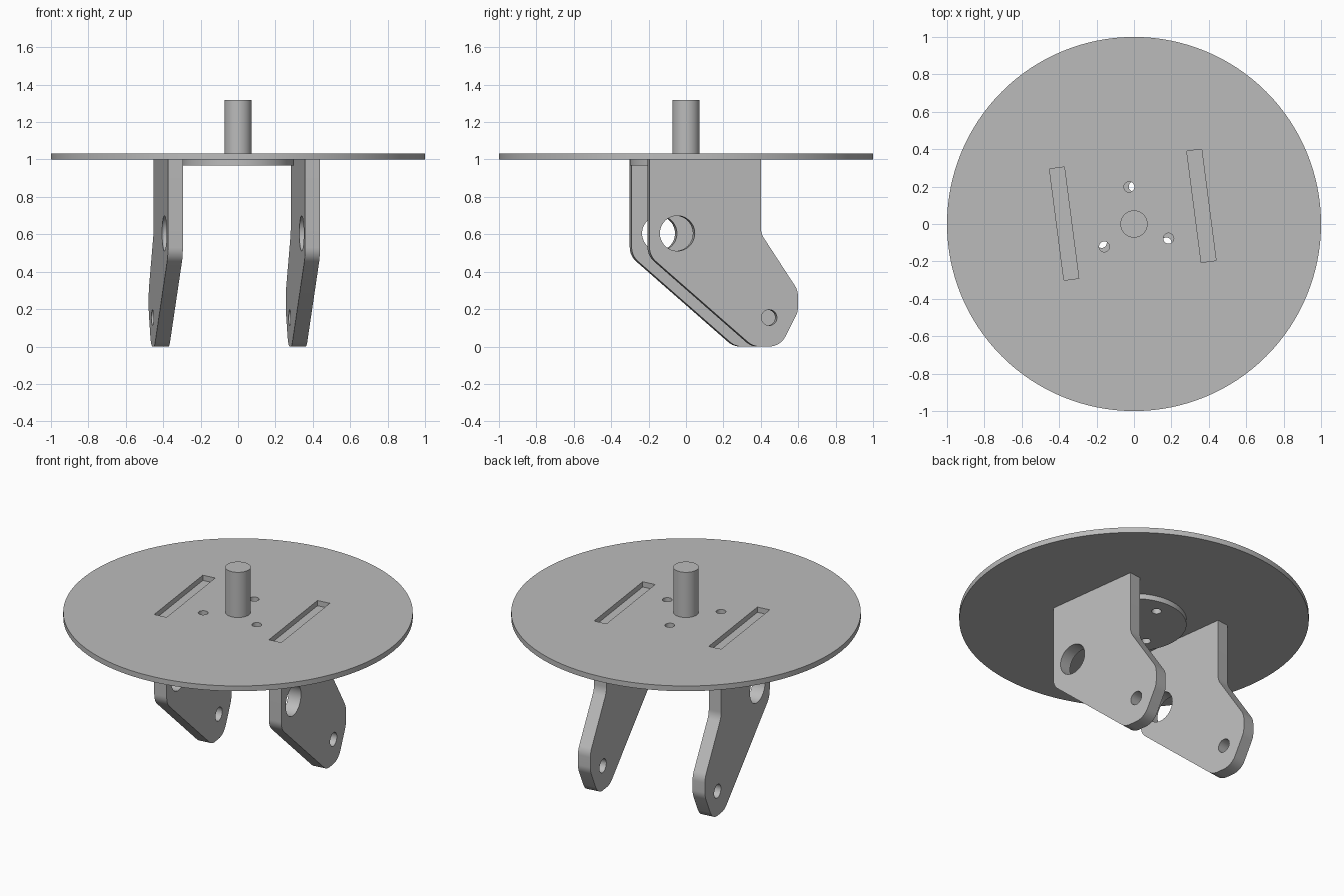
import bpy
import bmesh
from math import cos, sin, pi, radians, tan
from mathutils import Matrix, Vector

cube = bpy.data.objects.get("Cube")
if cube:
    bpy.data.objects.remove(cube, do_unlink=True)

TURN = radians(7.4)      # bracket twist about the shaft
SPIN = Matrix.Rotation(TURN, 4, 'Z')

grey = bpy.data.materials.new("plain grey")
grey.use_nodes = True
GREY = (0.5, 0.5, 0.5, 1)
grey.diffuse_color = GREY
grey.node_tree.nodes["Principled BSDF"].inputs["Base Color"].default_value = GREY


def circle(x, y, r, n=32):
    return [Vector((x + r * cos(2 * pi * i / n), y + r * sin(2 * pi * i / n))) for i in range(n)]


def rounded(corners, steps=8):
    """Outline with each corner (x, y, radius) replaced by a tangent arc."""
    out = []
    for i, (x, y, r) in enumerate(corners):
        p = Vector((x, y))
        if r == 0:
            out.append(p)
            continue
        a = (Vector(corners[i - 1][:2]) - p).normalized()
        b = (Vector(corners[(i + 1) % len(corners)][:2]) - p).normalized()
        half = a.angle(b) / 2
        centre = p + (a + b).normalized() * (r / sin(half))
        start = p + a * (r / tan(half)) - centre
        end = p + b * (r / tan(half)) - centre
        sweep = start.angle_signed(end)      # clockwise positive
        for k in range(steps + 1):
            out.append(centre + Matrix.Rotation(-sweep * k / steps, 2) @ start)
    return out


def extruded(name, outlines, thickness, matrix):
    """Flat plate from closed outlines; inner outlines become holes."""
    curve = bpy.data.curves.new(name, 'CURVE')
    curve.dimensions = '2D'
    curve.fill_mode = 'BOTH'
    curve.extrude = thickness / 2
    for points in outlines:
        spline = curve.splines.new('POLY')
        spline.points.add(len(points) - 1)
        for sp, p in zip(spline.points, points):
            sp.co = (p.x, p.y, 0, 1)
        spline.use_cyclic_u = True
    obj = bpy.data.objects.new(name, curve)
    bpy.context.collection.objects.link(obj)
    bpy.ops.object.select_all(action='DESELECT')
    obj.select_set(True)
    bpy.context.view_layer.objects.active = obj
    bpy.ops.object.convert(target='MESH')
    obj = bpy.context.view_layer.objects.active
    bm = bmesh.new()
    bm.from_mesh(obj.data)
    bmesh.ops.remove_doubles(bm, verts=bm.verts, dist=0.0001)
    bmesh.ops.recalc_face_normals(bm, faces=bm.faces)
    bm.to_mesh(obj.data)
    bm.free()
    obj.data.transform(matrix)
    obj.data.materials.clear()
    obj.data.materials.append(grey)
    bpy.ops.object.shade_smooth_by_angle(angle=radians(30))
    return obj


def bolt_holes(offset):
    angles = [pi / 2 + offset + k * 2 * pi / 3 for k in range(3)]
    return [circle(0.2 * cos(a), 0.2 * sin(a), 0.028) for a in angles]


def slot(u):
    box = [(u - 0.04, -0.25), (u + 0.04, -0.25), (u + 0.04, 0.35), (u - 0.04, 0.35)]
    return [(SPIN @ Vector((x, y, 0))).to_2d() for x, y in box]


# Round top plate with bolt holes and two bracket slots
extruded("top_plate",
         [circle(0, 0, 1, 128), slot(-0.37), slot(0.37)] + bolt_holes(TURN),
         0.033, Matrix.Translation((0, 0, 1.0165)))

# Flange under the plate, and the shaft above
extruded("flange", [circle(0, 0, 0.3, 80)] + bolt_holes(0),
         0.033, Matrix.Translation((0, 0, 0.9835)))
extruded("shaft", [circle(0, 0, 0.073, 48)], 0.285, Matrix.Translation((0, 0, 1.1755)))

# Pair of hanging brackets, profile drawn in depth and height
profile = rounded([(-0.25, 1, 0), (-0.25, 0.485, 0.1), (0.308, 0, 0.1), (0.455, 0, 0.1),
                   (0.55, 0.185, 0.1), (0.55, 0.3, 0.1), (0.35, 0.605, 0.1), (0.35, 1, 0)])
upright = Matrix(((0, 0, 1, 0), (1, 0, 0, 0), (0, 1, 0, 0), (0, 0, 0, 1)))
for side, u in (("right", -0.37), ("left", 0.37)):
    extruded(side + "_bracket",
             [profile, circle(-0.1, 0.605, 0.094, 48), circle(0.395, 0.155, 0.042)],
             0.08, SPIN @ Matrix.Translation((u, 0, 0)) @ upright)
